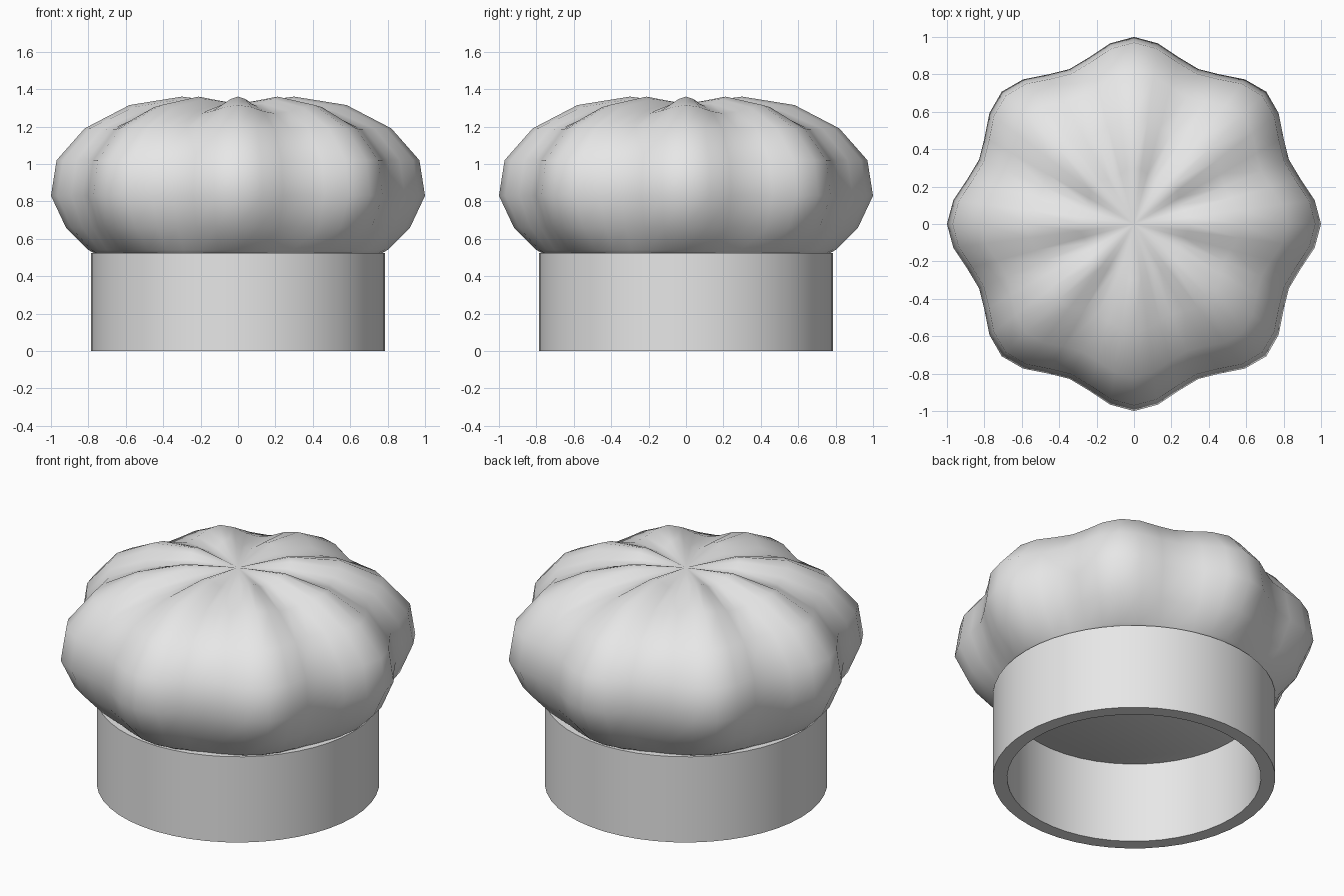
import bpy, bmesh, math

if "Cube" in bpy.data.objects:
    bpy.data.objects.remove(bpy.data.objects["Cube"])

SEG = 48      # segments around
LOBES = 8     # puffy pleats


def material(name, rgb):
    m = bpy.data.materials.new(name)
    m.diffuse_color = (*rgb, 1)
    m.use_nodes = True
    m.node_tree.nodes["Principled BSDF"].inputs["Base Color"].default_value = m.diffuse_color
    return m


def finish(name, bm, mat, angle):
    bmesh.ops.recalc_face_normals(bm, faces=bm.faces)
    me = bpy.data.meshes.new(name)
    bm.to_mesh(me)
    bm.free()
    ob = bpy.data.objects.new(name, me)
    bpy.context.collection.objects.link(ob)
    me.materials.append(mat)
    bpy.ops.object.select_all(action='DESELECT')
    ob.select_set(True)
    bpy.context.view_layer.objects.active = ob
    bpy.ops.object.shade_smooth_by_angle(angle=math.radians(angle))
    return ob


def ring(bm, r, z, pleat=0, drop=0):
    """Ring of vertices pulled inward and down between the lobes."""
    vs = []
    for i in range(SEG):
        a = 2 * math.pi * i / SEG
        valley = (1 - math.cos(LOBES * a)) / 2
        q = r * (1 - pleat * valley)
        vs.append(bm.verts.new((q * math.cos(a), q * math.sin(a), z - drop * valley)))
    return vs


def bridge(bm, a, b):
    for i in range(SEG):
        j = (i + 1) % SEG
        bm.faces.new((a[i], a[j], b[j], b[i]))


cloth = material("white cloth", (0.8, 0.8, 0.8))

# Head band: open tube with thick wall
bm = bmesh.new()
rings = [ring(bm, r, z) for r, z in
         [(0.785, 0), (0.785, 0.525), (0.705, 0.525), (0.705, 0)]]
for k in range(4):
    bridge(bm, rings[k], rings[(k + 1) % 4])
finish("band", bm, cloth, 35)

# Puffy crown: ridge radius, height, pleat depth, valley drop
profile = [
    (0.715, 0.495, 0.0, 0.0),
    (0.80, 0.54, 0.05, 0.0),
    (0.92, 0.66, 0.085, 0.0),
    (1.00, 0.83, 0.103, 0.0),
    (0.97, 1.02, 0.103, 0.0),
    (0.82, 1.19, 0.103, 0.005),
    (0.58, 1.315, 0.10, 0.045),
    (0.30, 1.36, 0.10, 0.05),
]
bm = bmesh.new()
rings = [ring(bm, *p) for p in profile]
for a, b in zip(rings, rings[1:]):
    bridge(bm, a, b)
bm.faces.new(rings[0])
tip = bm.verts.new((0, 0, 1.32))
top = rings[-1]
for i in range(SEG):
    bm.faces.new((top[i], top[(i + 1) % SEG], tip))
finish("puffy_crown", bm, cloth, 60)
